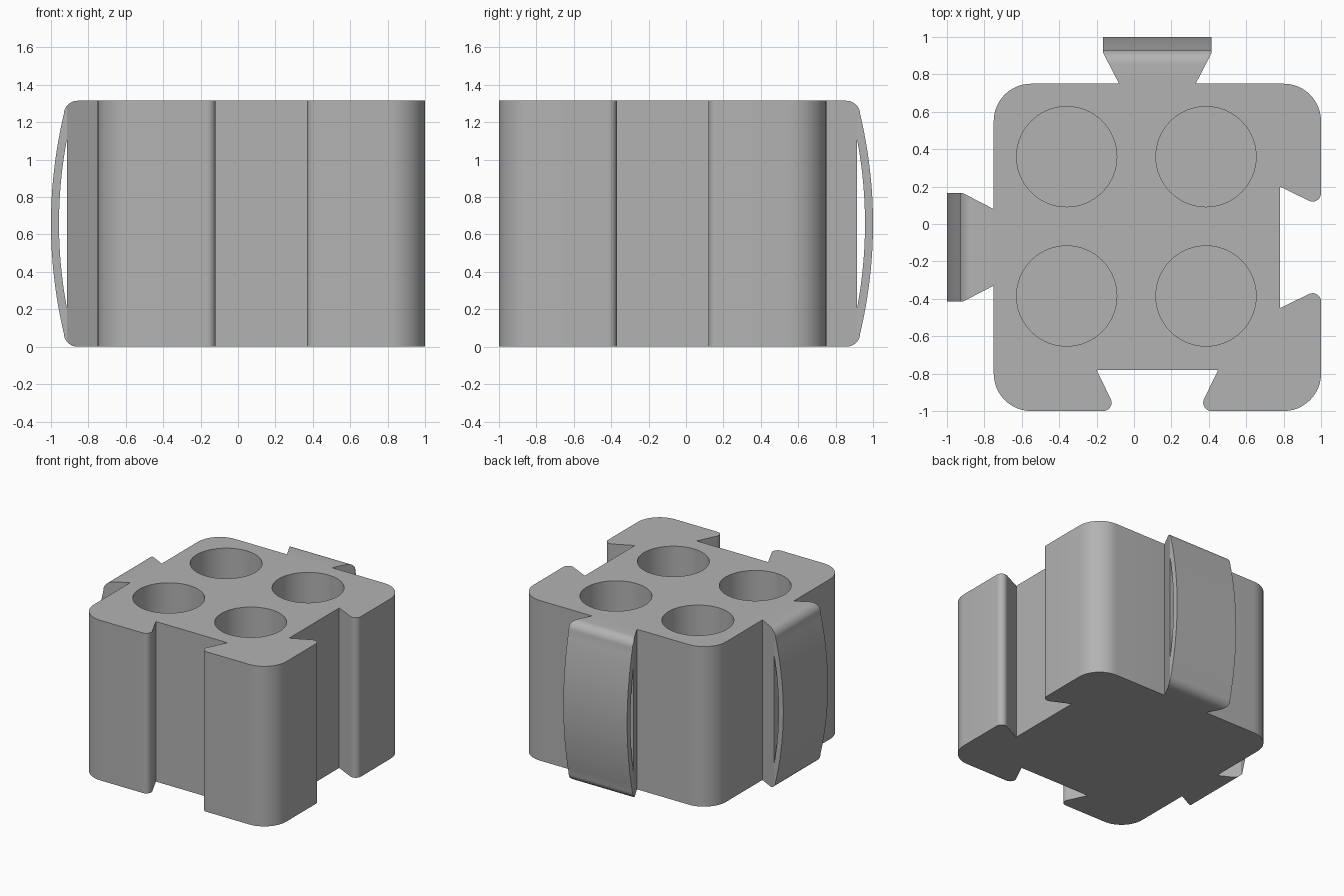
import bpy, bmesh, math
from math import cos, sin, pi, radians

H = 1.315          # overall height
MID = H / 2
SHIFT = 0.125      # offset of the connectors from the centre lines

old = bpy.data.objects.get("Cube")
if old:
    bpy.data.objects.remove(old)

grey = bpy.data.materials.new("plain grey")
grey.use_nodes = True
colour = (0.45, 0.45, 0.45, 1)
grey.diffuse_color = colour
grey.node_tree.nodes["Principled BSDF"].inputs["Base Color"].default_value = colour


def arc(cx, cy, r, a0, a1, n=12):
    angles = [radians(a0 + (a1 - a0) * i / n) for i in range(n + 1)]
    return [(cx + r * cos(a), cy + r * sin(a)) for a in angles]


def prism(name, outline, lo, hi, upright=False, loc=(0, 0, 0), turn=0):
    """Extrude an outline along z, or along y when it is an upright xz profile."""
    bm = bmesh.new()
    place = (lambda u, v, w: (u, w, v)) if upright else (lambda u, v, w: (u, v, w))
    face = bm.faces.new([bm.verts.new(place(u, v, lo)) for u, v in outline])
    ext = bmesh.ops.extrude_face_region(bm, geom=[face])
    step = (0, hi - lo, 0) if upright else (0, 0, hi - lo)
    bmesh.ops.translate(bm, vec=step,
                        verts=[v for v in ext["geom"] if isinstance(v, bmesh.types.BMVert)])
    bmesh.ops.recalc_face_normals(bm, faces=bm.faces)
    mesh = bpy.data.meshes.new(name)
    bm.to_mesh(mesh)
    bm.free()
    mesh.materials.append(grey)
    ob = bpy.data.objects.new(name, mesh)
    bpy.context.collection.objects.link(ob)
    ob.location = loc
    ob.rotation_euler.z = turn
    bpy.context.view_layer.update()
    return ob


def combine(ob, tool, operation):
    """Apply a boolean and discard the tool."""
    mod = ob.modifiers.new("combine", 'BOOLEAN')
    mod.object, mod.operation, mod.solver = tool, operation, 'EXACT'
    bpy.context.view_layer.objects.active = ob
    bpy.ops.object.modifier_apply(modifier=mod.name)
    bpy.data.objects.remove(tool)


# Rounded square block
R = 0.2
block = (arc(1 - R, 0.75 - R, R, 0, 90) + arc(-0.75 + R, 0.75 - R, R, 90, 180)
         + arc(-0.75 + R, -1 + R, R, 180, 270) + arc(1 - R, -1 + R, R, 270, 360))
body = prism("battery_holder", block, 0, H)

# Dovetail slots on the left side and the front, with rounded lips
lip = [(0.78, 0.325)] + arc(0.955, 0.29, 0.045, -117, 0) + [(1.1, 0.29)]
slot = lip + [(x, -y) for x, y in reversed(lip)]
for loc, turn in (((0, -SHIFT, 0), 0), ((SHIFT, 0, 0), -pi / 2)):
    combine(body, prism("slot_cutter", slot, -0.1, H + 0.1, loc=loc, turn=turn), 'DIFFERENCE')

# Dovetail tabs on the right side and the back: bowed outside, with a spring slit
plan = [(0.7, 0.179), (0.915, 0.29), (1.1, 0.29)]
plan = plan + [(x, -y) for x, y in reversed(plan)]


def bow(peak, edge, half, n=24):
    zs = [-half + 2 * half * i / n for i in range(n + 1)]
    return [(peak - (peak - edge) * (z / half) ** 2, MID + z) for z in zs]


half = MID - 0.07
side = ([(0.6, 0)] + arc(0.857, 0.075, 0.075, -90, -14, 8) + bow(1.0, 0.931, half)
        + arc(0.857, H - 0.075, 0.075, 14, 90, 8) + [(0.6, H)])
slit = bow(0.957, 0.915, 0.45)
for loc, turn in (((0, -SHIFT, 0), pi), ((SHIFT, 0, 0), pi / 2)):
    tab = prism("tab", plan, -0.1, H + 0.1, loc=loc, turn=turn)
    combine(tab, prism("tab_side", side, -0.5, 0.5, True, loc, turn), 'INTERSECT')
    combine(tab, prism("tab_slit", slit, -0.5, 0.5, True, loc, turn), 'DIFFERENCE')
    combine(body, tab, 'UNION')

# Four round battery wells
for x in (-0.36, 0.385):
    for y in (-0.385, 0.36):
        well = prism("well_cutter", arc(x, y, 0.268, 0, 360, 64)[:-1], 0.08, H + 0.1)
        combine(body, well, 'DIFFERENCE')

bpy.ops.object.select_all(action='DESELECT')
body.select_set(True)
bpy.context.view_layer.objects.active = body
bpy.ops.object.shade_smooth_by_angle(angle=radians(25))
